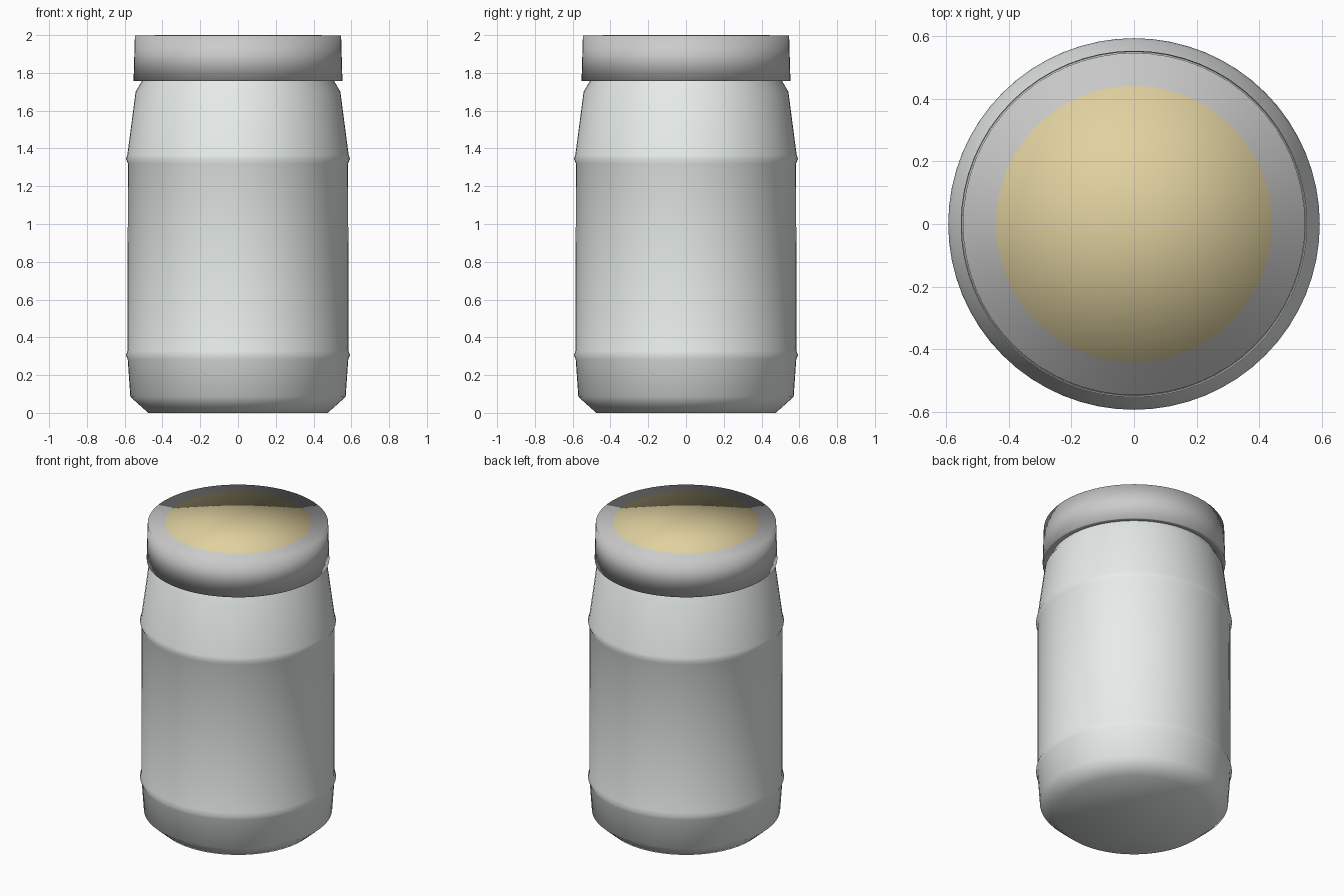
import bpy, bmesh
from math import sin, cos, pi

if "Cube" in bpy.data.objects:
    bpy.data.objects.remove(bpy.data.objects["Cube"])

SEGMENTS = 64


def material(name, colour):
    mat = bpy.data.materials.new(name)
    mat.diffuse_color = (*colour, 1)
    mat.use_nodes = True
    mat.node_tree.nodes["Principled BSDF"].inputs["Base Color"].default_value = mat.diffuse_color
    return mat


def revolve(name, profile, materials, accent_radius=0, accent_z=0):
    """Spin (radius, z) points around z; zero-radius points become poles."""
    bm = bmesh.new()
    rings = []
    for r, z in profile:
        if r == 0:
            rings.append([bm.verts.new((0, 0, z))] * SEGMENTS)
        else:
            rings.append([bm.verts.new((r * cos(2 * pi * i / SEGMENTS),
                                        r * sin(2 * pi * i / SEGMENTS), z))
                          for i in range(SEGMENTS)])
    for low, high in zip(rings, rings[1:]):
        for i in range(SEGMENTS):
            j = (i + 1) % SEGMENTS
            corners = list(dict.fromkeys((low[i], low[j], high[j], high[i])))
            face = bm.faces.new(corners)
            face.smooth = True
            # faces within the accent disc use the second material
            if all(v.co.xy.length <= accent_radius + 1e-4 and v.co.z >= accent_z
                   for v in corners):
                face.material_index = 1
    bmesh.ops.recalc_face_normals(bm, faces=bm.faces)
    mesh = bpy.data.meshes.new(name)
    bm.to_mesh(mesh)
    bm.free()
    for mat in materials:
        mesh.materials.append(mat)
    obj = bpy.data.objects.new(name, mesh)
    bpy.context.collection.objects.link(obj)
    return obj


glass = material("pale_glass", (0.80, 0.84, 0.82))
metal = material("lid_grey", (0.60, 0.60, 0.60))
gold = material("lid_gold", (0.75, 0.64, 0.35))

# Jar body: chamfered base, two raised beads, tapered shoulder, neck
revolve("jar_body", [
    (0, 0), (0.475, 0), (0.57, 0.085),
    (0.584, 0.285), (0.593, 0.305), (0.585, 0.33),
    (0.583, 1.32), (0.593, 1.345), (0.586, 1.365),
    (0.542, 1.70), (0.51, 1.755), (0.50, 1.80), (0, 1.80)], [glass])

# Screw lid with a thin raised gold disc on top
revolve("lid", [
    (0.505, 1.765), (0.54, 1.756), (0.553, 1.756), (0.546, 1.997),
    (0.441, 1.997), (0.441, 2.0), (0, 2.0)],
    [metal, gold], 0.441, 1.996)
